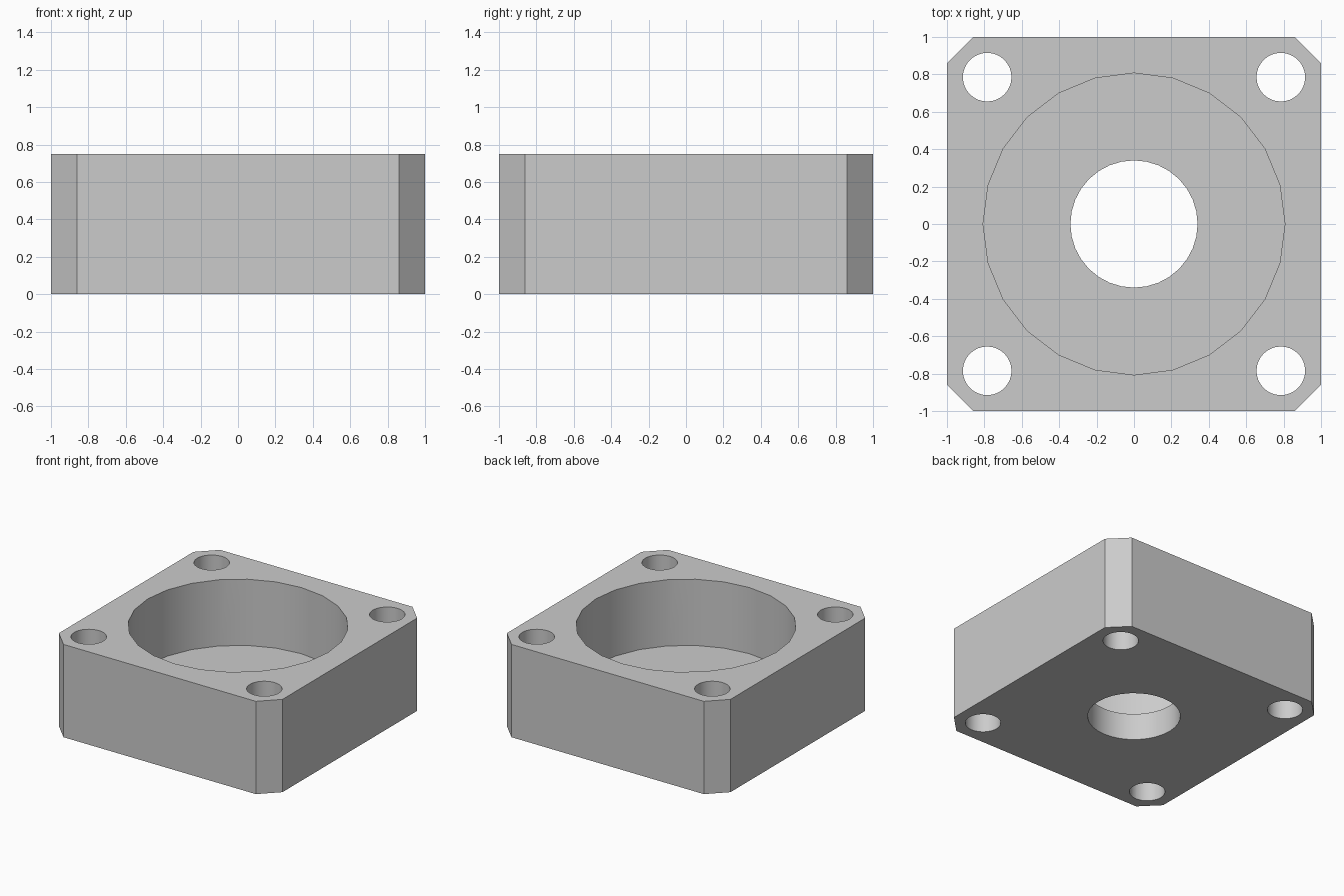
import bpy
import bmesh
import math

if "Cube" in bpy.data.objects:
    bpy.data.objects.remove(bpy.data.objects["Cube"], do_unlink=True)

HEIGHT = 0.75
FLOOR = 0.215
FLAT = 0.86
BOLT = 0.785

# Plain grey material
grey = bpy.data.materials.new("grey")
grey.use_nodes = True
colour = (0.6, 0.6, 0.6, 1)
grey.diffuse_color = colour
grey.node_tree.nodes["Principled BSDF"].inputs["Base Color"].default_value = colour

# Square block with chamfered corners
outline = [(1, -FLAT), (1, FLAT), (FLAT, 1), (-FLAT, 1),
           (-1, FLAT), (-1, -FLAT), (-FLAT, -1), (FLAT, -1)]
bm = bmesh.new()
base = bm.faces.new([bm.verts.new((x, y, 0)) for x, y in outline])
top = bmesh.ops.extrude_face_region(bm, geom=[base])
bmesh.ops.translate(bm, vec=(0, 0, HEIGHT),
                    verts=[v for v in top["geom"] if isinstance(v, bmesh.types.BMVert)])
bmesh.ops.recalc_face_normals(bm, faces=bm.faces)
mesh = bpy.data.meshes.new("housing_block")
bm.to_mesh(mesh)
bm.free()
mesh.materials.append(grey)
block = bpy.data.objects.new("housing_block", mesh)
bpy.context.collection.objects.link(block)


def drill(x, y, radius, bottom, sides):
    """Cut a round hole from the given height up through the top."""
    top_z = HEIGHT + 0.1
    bpy.ops.mesh.primitive_cylinder_add(
        vertices=sides, radius=radius, depth=top_z - bottom,
        location=(x, y, (top_z + bottom) / 2))
    cutter = bpy.context.object
    cutter.name = "hole_cutter"
    cutter.hide_render = True
    cutter.data.materials.append(grey)
    cut = block.modifiers.new("hole", "BOOLEAN")
    cut.operation = "DIFFERENCE"
    cut.solver = "EXACT"
    cut.object = cutter
    bpy.context.view_layer.objects.active = block
    bpy.ops.object.modifier_apply(modifier=cut.name)
    bpy.data.objects.remove(cutter, do_unlink=True)


# Wide pocket, centre bore and four bolt holes
drill(0, 0, 0.807, FLOOR, 24)
drill(0, 0, 0.34, -0.1, 32)
for sx in (-1, 1):
    for sy in (-1, 1):
        drill(sx * BOLT, sy * BOLT, 0.13, -0.1, 32)

# Smooth hole walls, sharp edges elsewhere
bpy.ops.object.select_all(action="DESELECT")
block.select_set(True)
bpy.context.view_layer.objects.active = block
bpy.ops.object.shade_smooth_by_angle(angle=math.radians(30))
